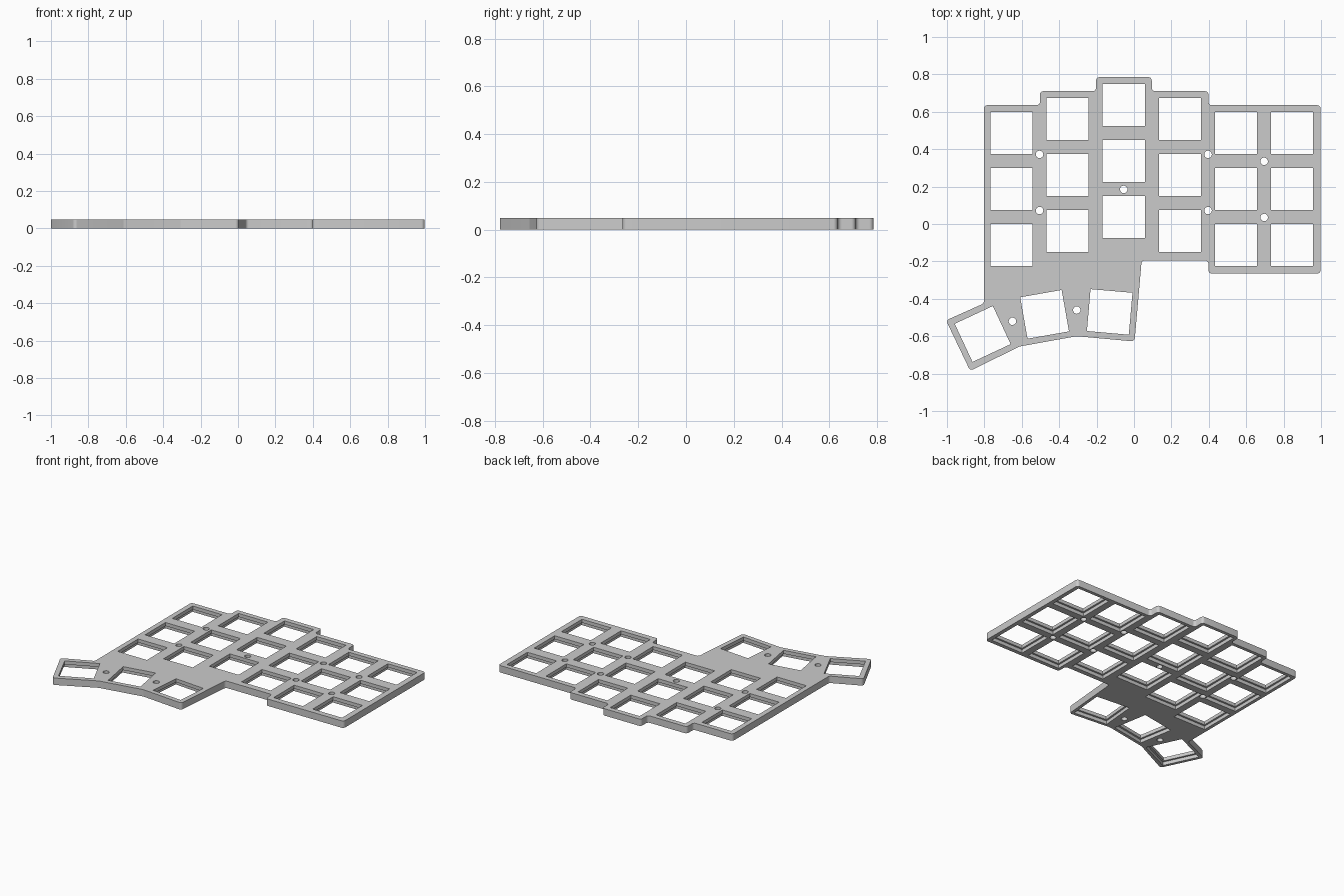
import bpy, bmesh, math
from mathutils import Vector, Matrix

if "Cube" in bpy.data.objects:
    bpy.data.objects.remove(bpy.data.objects["Cube"])

T = 0.048          # plate thickness
STEP = 0.024       # height of the ledge below each key opening
KEY = 0.225        # key opening
RECESS = 0.25      # wider opening on the underside

grey = bpy.data.materials.new("plate grey")
grey.diffuse_color = (0.6, 0.6, 0.6, 1)
grey.use_nodes = True
grey.node_tree.nodes["Principled BSDF"].inputs["Base Color"].default_value = grey.diffuse_color


def rounded(points, r, n=5):
    """Replace every corner of a polygon by a small arc."""
    out = []
    for i, p in enumerate(points):
        p = Vector(p)
        u = (Vector(points[i - 1]) - p).normalized()
        v = (Vector(points[(i + 1) % len(points)]) - p).normalized()
        half = u.angle(v) / 2
        c = p + (u + v).normalized() * r / math.sin(half)
        a = p + u * r / math.tan(half) - c
        b = p + v * r / math.tan(half) - c
        out += [c + a.lerp(b, k / n).normalized() * r for k in range(n + 1)]
    return out


def prism(bm, rings):
    """Closed solid through equal-length rings given as (points, z)."""
    loops = [[bm.verts.new((p[0], p[1], z)) for p in pts] for pts, z in rings]
    bm.faces.new(loops[0][::-1])
    bm.faces.new(loops[-1])
    for lo, hi in zip(loops, loops[1:]):
        n = len(lo)
        for i in range(n):
            j = (i + 1) % n
            bm.faces.new((lo[i], lo[j], hi[j], hi[i]))


def make(name, bm):
    bmesh.ops.recalc_face_normals(bm, faces=bm.faces)
    me = bpy.data.meshes.new(name)
    bm.to_mesh(me)
    bm.free()
    me.materials.append(grey)
    ob = bpy.data.objects.new(name, me)
    bpy.context.collection.objects.link(ob)
    return ob


def square(x, y, size, deg):
    a, h = math.radians(deg), size / 2
    return [(x + px * math.cos(a) - py * math.sin(a),
             y + px * math.sin(a) + py * math.cos(a))
            for px, py in ((-h, -h), (h, -h), (h, h), (-h, h))]


# Plate outline, clockwise from the top left
outline = [(-.803, .635), (-.503, .635), (-.503, .71), (-.203, .71),
           (-.203, .785), (.095, .785), (.095, .71), (.398, .71),
           (.398, .635), (.998, .635), (.998, -.265), (.398, -.265),
           (.398, -.195), (.041, -.195), (.003, -.628), (-.307, -.60),
           (-.612, -.655), (-.876, -.785), (-1.005, -.515), (-.803, -.425)]
outline = rounded(outline[::-1], 0.018)
bm = bmesh.new()
prism(bm, [(outline, 0), (outline, T)])
plate = make("keyboard_plate", bm)

# Key openings: six staggered columns of three, plus the thumb fan
keys = [(-.655 + .3 * c, top - .3 * r, 0)
        for c, top in enumerate((.487, .562, .637, .562, .487, .487))
        for r in range(3)]
keys += [(-.809, -.588, 25), (-.478, -.483, 10), (-.13, -.47, -5)]
bm = bmesh.new()
for x, y, a in keys:
    big, small = square(x, y, RECESS, a), square(x, y, KEY, a)
    prism(bm, [(big, -.02), (big, STEP), (small, STEP), (small, T + .02)])

# Screw holes
screws = [(-.505, .372), (-.505, .072), (-.055, .185), (.396, .372),
          (.396, .072), (.696, .335), (.696, .035),
          (-.65, -.52), (-.306, -.46)]
for x, y in screws:
    ring = [(x + .02 * math.cos(k * math.tau / 24),
             y + .02 * math.sin(k * math.tau / 24)) for k in range(24)]
    prism(bm, [(ring, -.02), (ring, T + .02)])
cutter = make("opening_cutter", bm)

# Cut all openings
mod = plate.modifiers.new("openings", 'BOOLEAN')
mod.operation = 'DIFFERENCE'
mod.solver = 'EXACT'
mod.object = cutter
bpy.context.view_layer.objects.active = plate
plate.select_set(True)
cutter.select_set(False)
bpy.ops.object.modifier_apply(modifier=mod.name)
bpy.data.objects.remove(cutter, do_unlink=True)
bpy.ops.object.shade_smooth_by_angle(angle=math.radians(30))
